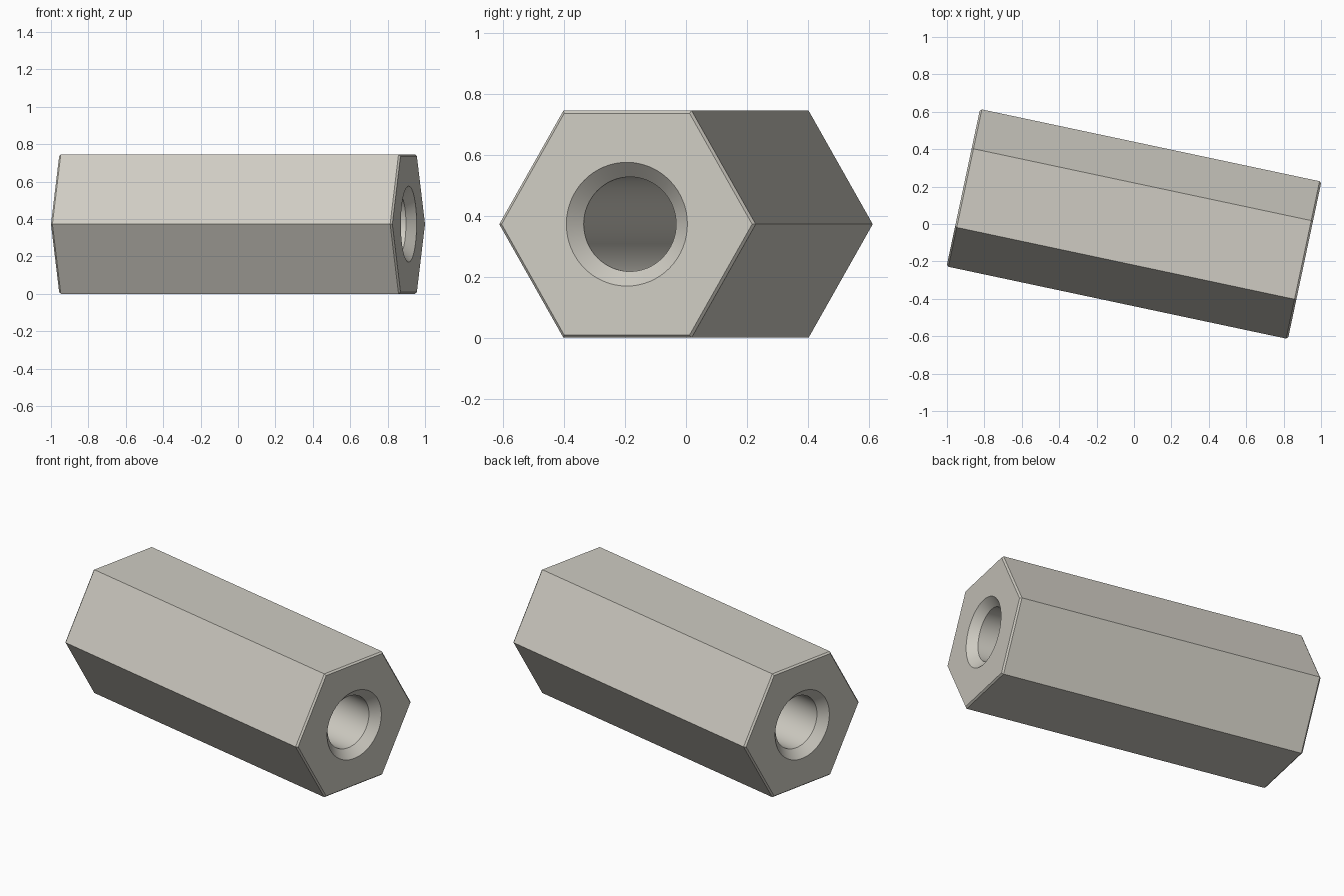
import bpy, bmesh, math
from mathutils import Matrix

cube = bpy.data.objects.get("Cube")
if cube:
    bpy.data.objects.remove(cube, do_unlink=True)

HALF_LENGTH = 0.933
HEX_RADIUS = 0.43
RIM = 0.01            # small outer chamfer
BORE_RADIUS = 0.155
SINK = 0.048          # countersink depth and width
SIDES = 64            # bore segments

bm = bmesh.new()


def ring(x, radius, count):
    """Closed loop of edges around the x axis."""
    verts = []
    for i in range(count):
        a = 2 * math.pi * i / count
        verts.append(bm.verts.new((x, radius * math.cos(a), radius * math.sin(a))))
    return [bm.edges.new((verts[i], verts[(i + 1) % count])) for i in range(count)]


# Half profile from the outer body in to the bore, mirrored for the other end
profile = [
    (HALF_LENGTH - RIM, HEX_RADIUS, 6),
    (HALF_LENGTH, HEX_RADIUS - RIM, 6),
    (HALF_LENGTH, BORE_RADIUS + SINK, SIDES),
    (HALF_LENGTH - SINK, BORE_RADIUS, SIDES),
]
loops = [ring(*p) for p in profile]
loops += [ring(-x, r, n) for x, r, n in reversed(profile)]

# Skin each loop to the next, closing the outside last
for i, loop in enumerate(loops):
    bmesh.ops.bridge_loops(bm, edges=loop + loops[(i + 1) % len(loops)])
bmesh.ops.recalc_face_normals(bm, faces=bm.faces[:])

# Turn on the ground plane and rest on a flat
bm.transform(Matrix.Translation((0, 0, HEX_RADIUS * math.cos(math.pi / 6)))
             @ Matrix.Rotation(math.radians(-12), 4, 'Z'))

mesh = bpy.data.meshes.new("hex_standoff")
bm.to_mesh(mesh)
bm.free()
standoff = bpy.data.objects.new("hex_standoff", mesh)
bpy.context.collection.objects.link(standoff)

# Warm grey metal
colour = (0.62, 0.60, 0.54, 1)
metal = bpy.data.materials.new("warm_grey")
metal.use_nodes = True
metal.diffuse_color = colour
metal.node_tree.nodes["Principled BSDF"].inputs["Base Color"].default_value = colour
mesh.materials.append(metal)

# Smooth bore, crisp flats
bpy.ops.object.select_all(action='DESELECT')
standoff.select_set(True)
bpy.context.view_layer.objects.active = standoff
bpy.ops.object.shade_smooth_by_angle(angle=math.radians(30))
